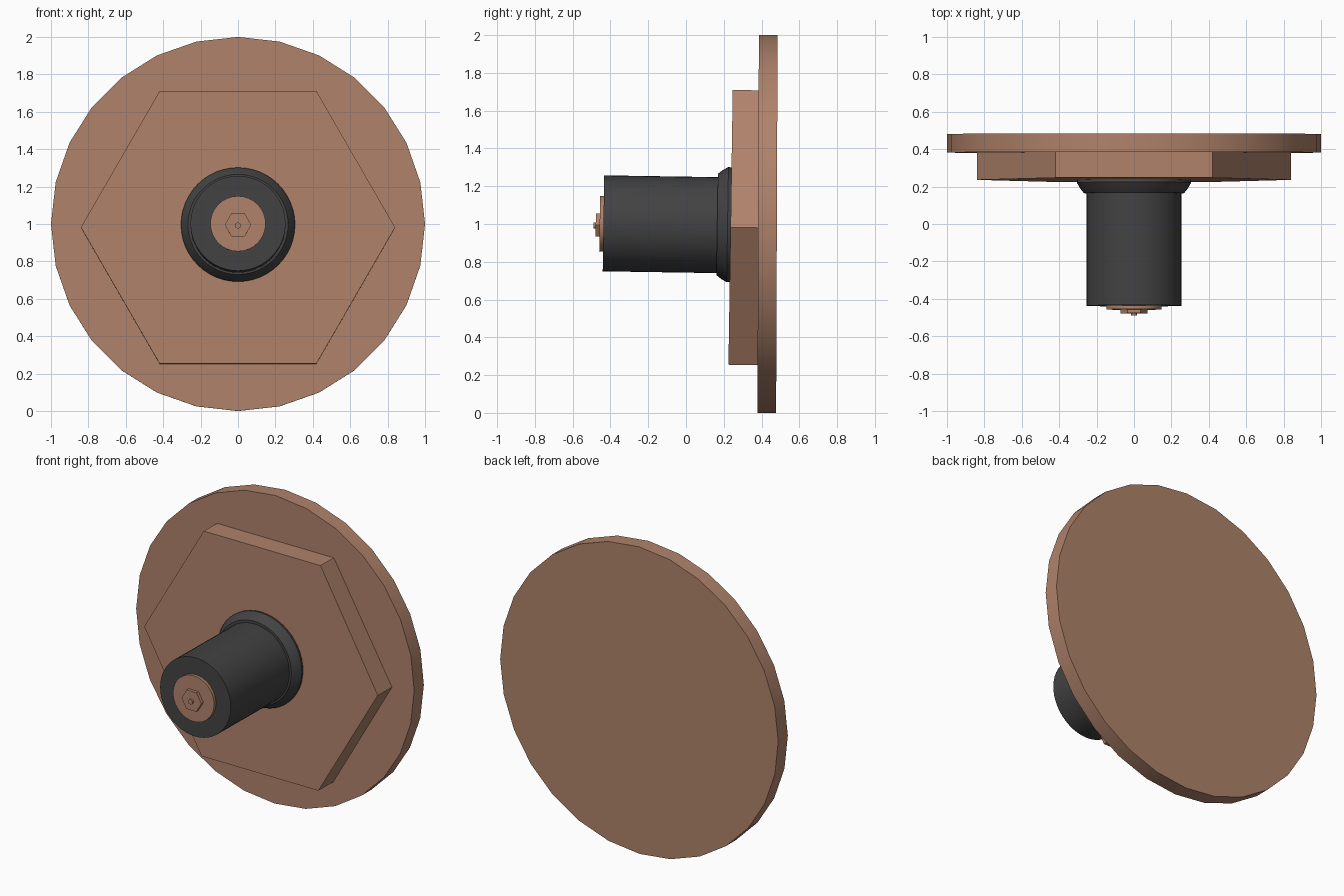
import bpy, bmesh
from math import cos, sin, tau, radians
from mathutils import Matrix

if "Cube" in bpy.data.objects:
    bpy.data.objects.remove(bpy.data.objects["Cube"])


def material(name, color):
    m = bpy.data.materials.new(name)
    m.diffuse_color = (*color, 1)
    m.use_nodes = True
    m.node_tree.nodes["Principled BSDF"].inputs["Base Color"].default_value = m.diffuse_color
    return m


COPPER = material("copper", (0.43, 0.225, 0.145))
RUBBER = material("dark_rubber", (0.055, 0.055, 0.055))


def lathe(name, profile, sides, mat, z, tilt=0.9, pivot_y=0.0):
    """Turn a (radius, y) profile round the front-back axis, cap it, tilt it slightly."""
    bm = bmesh.new()
    rings = [[bm.verts.new((r * cos(tau * i / sides), y - pivot_y, r * sin(tau * i / sides)))
              for i in range(sides)] for r, y in profile]
    for a, b in zip(rings, rings[1:]):
        for i in range(sides):
            j = (i + 1) % sides
            bm.faces.new((a[i], a[j], b[j], b[i]))
    bm.faces.new(rings[0])
    bm.faces.new(rings[-1])
    bmesh.ops.recalc_face_normals(bm, faces=bm.faces)
    bm.transform(Matrix.Translation((0, pivot_y, z)) @ Matrix.Rotation(radians(-tilt), 4, 'X'))
    me = bpy.data.meshes.new(name)
    bm.to_mesh(me)
    bm.free()
    me.materials.append(mat)
    ob = bpy.data.objects.new(name, me)
    bpy.context.collection.objects.link(ob)
    bpy.ops.object.select_all(action='DESELECT')
    ob.select_set(True)
    bpy.context.view_layer.objects.active = ob
    bpy.ops.object.shade_smooth_by_angle(angle=radians(30))
    return ob


def drum(name, r, y0, y1, sides, mat, z, tilt=0.9):
    return lathe(name, [(r, y0), (r, y1)], sides, mat, z, tilt, (y0 + y1) / 2)


# Large back disc and hexagonal plate
drum("back_disc", 1.0, 0.382, 0.481, 28, COPPER, 1.0, 0.22)
drum("hex_plate", 0.84, 0.236, 0.40, 6, COPPER, 0.981)

# Dark grip with a rounded collar at its base
drum("grip", 0.254, -0.437, 0.26, 48, RUBBER, 0.998)
lathe("grip_collar", [(0.245, 0.165), (0.268, 0.165), (0.289, 0.192), (0.305, 0.22),
                      (0.303, 0.235), (0.292, 0.26)], 48, RUBBER, 0.997, 0.9, 0.21)

# Stepped end cap: round washer, small hex nut, tiny pin
drum("end_washer", 0.148, -0.457, -0.40, 32, COPPER, 1.001)
drum("end_nut", 0.071, -0.478, -0.44, 6, COPPER, 0.995)
drum("end_pin", 0.016, -0.49, -0.46, 16, COPPER, 0.992)
